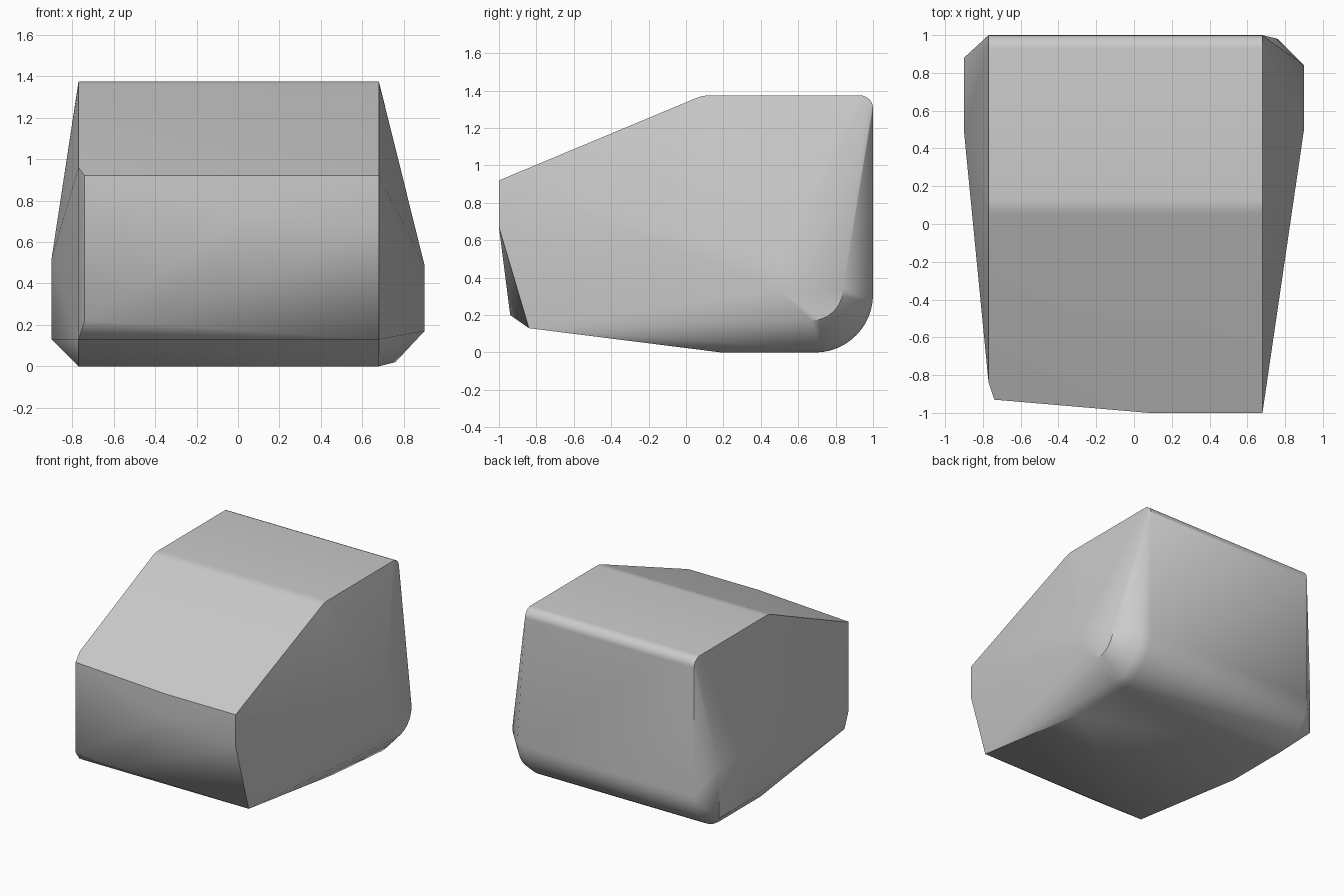
import bpy, bmesh
from math import cos, sin, radians

if "Cube" in bpy.data.objects:
    bpy.data.objects.remove(bpy.data.objects["Cube"])


def arc(cy, cz, r, a0, a1, n):
    """Points (y, z) along a circular arc, angles in degrees."""
    angles = [radians(a0 + (a1 - a0) * i / n) for i in range(n + 1)]
    return [(cy + r * cos(a), cz + r * sin(a)) for a in angles]


points = []

# Main body: rounded side profile spanning the full width
profile = (arc(0.69, 0.31, 0.31, -90, 0, 12)
           + arc(0.93, 1.305, 0.07, 0, 90, 6)
           + arc(0.13, 1.175, 0.20, 90, 112, 4)
           + [(0.19, 0.0), (-0.84, 0.13)])
for x in (-0.77, 0.68):
    points += [(x, y, z) for y, z in profile]

# Right flank: lower rear corner rounds over toward the outer facet
points += [(0.76, y, z) for y, z in arc(0.68, 0.32, 0.30, -90, 0, 10)]
points += [(0.9, y, z) for y, z in arc(0.67, 0.34, 0.17, -90, 0, 6)]
points += [(0.9, 0.5, 0.49), (0.9, 0.5, 0.33)]

# Left flank: flat outer facet
points += [(-0.9, y, z) for y in (0.49, 0.88) for z in (0.13, 0.52)]

# Nose: flat on the right, swept back on the left
points += [(0.68, -1, 0.92), (0.68, -1, 0.67),
           (0.08, -1, 0.92), (0.08, -1, 0.74),
           (-0.74, -0.93, 0.92), (-0.74, -0.93, 0.22),
           (-0.77, -0.84, 0.96), (-0.4, -0.94, 0.2)]

# Convex skin around all guide points
bm = bmesh.new()
for p in points:
    bm.verts.new(p)
hull = bmesh.ops.convex_hull(bm, input=bm.verts[:])
loose = [v for v in bm.verts if not v.link_faces]
bmesh.ops.delete(bm, geom=loose, context='VERTS')
bmesh.ops.dissolve_limit(bm, angle_limit=radians(0.5),
                         verts=bm.verts[:], edges=bm.edges[:])
bmesh.ops.recalc_face_normals(bm, faces=bm.faces[:])

mesh = bpy.data.meshes.new("rounded_block")
bm.to_mesh(mesh)
bm.free()
block = bpy.data.objects.new("rounded_block", mesh)
bpy.context.collection.objects.link(block)
bpy.context.view_layer.objects.active = block
block.select_set(True)
bpy.ops.object.shade_smooth_by_angle(angle=radians(40))
